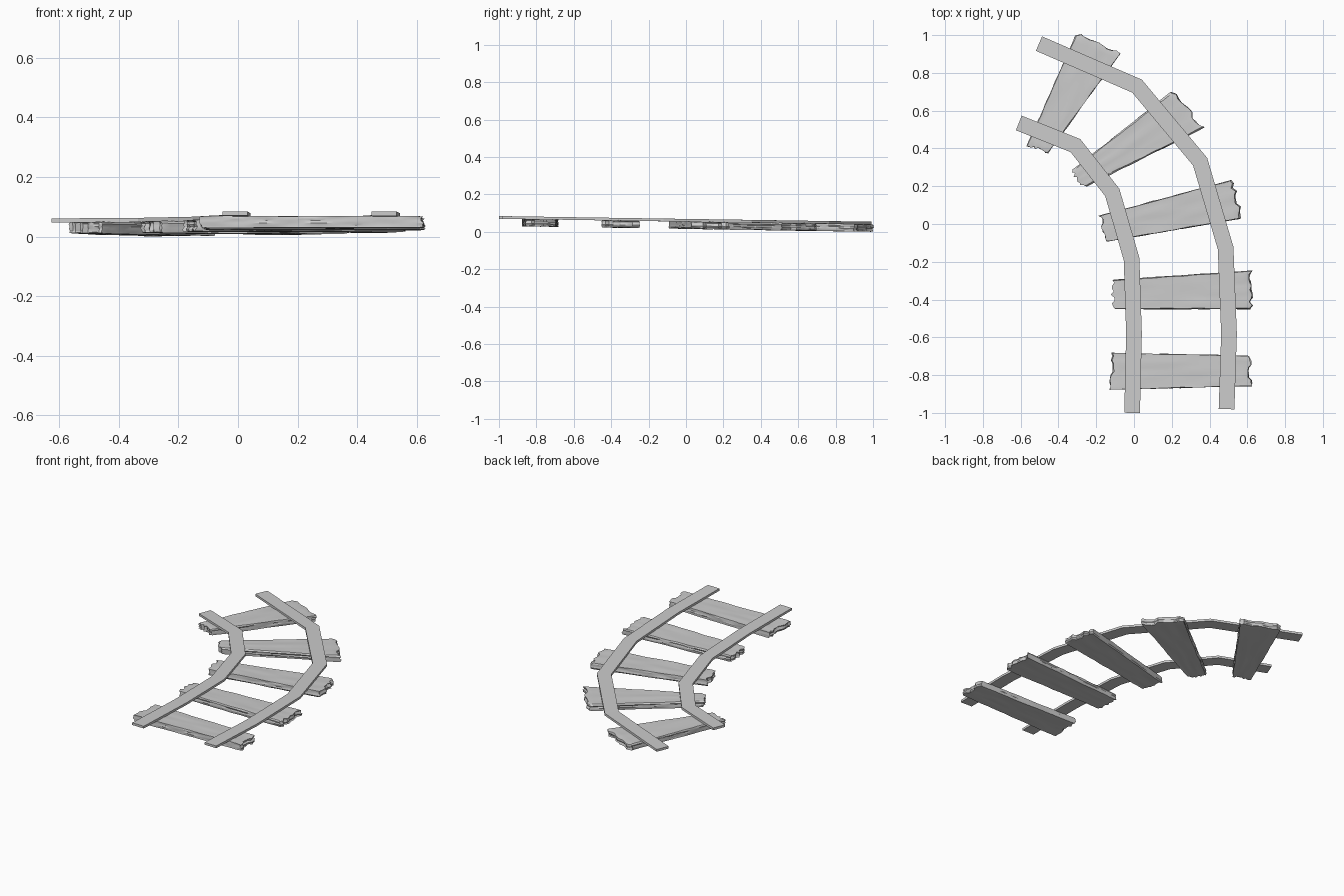
import bpy, bmesh, random
from mathutils import Vector, noise

if "Cube" in bpy.data.objects:
    bpy.data.objects.remove(bpy.data.objects["Cube"])

random.seed(4)


# The whole track slopes gently down towards the back
def deck(y):
    return 0.0555 - 0.0155 * y


def make_object(name, bm):
    bmesh.ops.recalc_face_normals(bm, faces=bm.faces[:])
    mesh = bpy.data.meshes.new(name)
    bm.to_mesh(mesh)
    bm.free()
    ob = bpy.data.objects.new(name, mesh)
    bpy.context.collection.objects.link(ob)
    return ob


# Flat rail: a mitred rectangular strip along a bent path
def rail(name, path, width=0.083, height=0.0145):
    pts = [Vector(p) for p in path]
    bm = bmesh.new()
    rings = []
    for i, p in enumerate(pts):
        a = (p - pts[i - 1]).normalized() if i else None
        b = (pts[i + 1] - p).normalized() if i < len(pts) - 1 else None
        a, b = a or b, b or a
        t = (a + b).normalized()
        n = Vector((-t.y, t.x)) * (width / 2 / t.dot(a))
        ring = []
        for s, h in ((1, 0), (-1, 0), (-1, height), (1, height)):
            q = p + n * s
            ring.append(bm.verts.new((q.x, q.y, deck(p.y) - 0.001 + h)))
        rings.append(ring)
    for r, s in zip(rings, rings[1:]):
        for k in range(4):
            bm.faces.new((r[k], r[(k + 1) % 4], s[(k + 1) % 4], s[k]))
    bm.faces.new(rings[0])
    bm.faces.new(rings[-1])
    return make_object(name, bm)


# Worn plank: surface grid over four corners, with splintered ends
def plank(name, corners, thick=0.039, nu=30, nv=10, nz=5):
    a, b, c, d = [Vector(p) for p in corners]  # inner back, inner front, outer front, outer back
    axis = ((c + d) - (a + b)).normalized()
    side = Vector((-axis.y, axis.x))
    seed = random.uniform(0, 50)
    ragged = [[random.uniform(-0.006, 0.016) for _ in range(nv + 1)] for _ in range(2)]
    layer = [[random.uniform(0, 0.010) for _ in range(nz + 1)] for _ in range(2)]
    groove = [random.uniform(-0.001, 0.004) for _ in range(nz + 1)]
    bm = bmesh.new()
    verts = {}

    def vert(i, j, k):
        if (i, j, k) in verts:
            return verts[i, j, k]
        u, v, w = i / nu, j / nv, k / nz
        p = (b.lerp(a, v)).lerp(c.lerp(d, v), u)
        if i in (0, nu):
            e = 0 if i == 0 else 1
            cut = ragged[e][j] + layer[e][k] + random.uniform(-0.003, 0.003)
            p += axis * cut * (1 if i == 0 else -1)
        if j in (0, nv):
            chip = groove[k] + 0.004 * noise.noise((u * 9, seed + k, j))
            if k in (0, nz):
                chip += 0.002
            p += side * chip * (1 if j == 0 else -1)
        z = deck(p.y) - thick * (1 - w)
        if k in (0, nz):
            z += 0.0025 * noise.noise((u * 4, v * 7, seed + k))
            if i in (0, nu):
                z += (0.004 if k == 0 else -0.004) * random.random()
        verts[i, j, k] = bm.verts.new((p.x, p.y, z))
        return verts[i, j, k]

    def face(*keys):
        bm.faces.new([vert(*q) for q in keys])

    for i in range(nu):
        for j in range(nv):
            for k in (0, nz):
                face((i, j, k), (i + 1, j, k), (i + 1, j + 1, k), (i, j + 1, k))
        for k in range(nz):
            for j in (0, nv):
                face((i, j, k), (i + 1, j, k), (i + 1, j, k + 1), (i, j, k + 1))
    for j in range(nv):
        for k in range(nz):
            for i in (0, nu):
                face((i, j, k), (i, j + 1, k), (i, j + 1, k + 1), (i, j, k + 1))
    ob = make_object(name, bm)
    bpy.context.view_layer.objects.active = ob
    ob.select_set(True)
    bpy.ops.object.shade_smooth_by_angle(angle=0.5)
    ob.select_set(False)
    return ob


# Two bent rails
rail("inner_rail", [(-0.01, -1.0), (0, -0.58), (-0.013, -0.185),
                    (-0.115, 0.167), (-0.31, 0.415), (-0.61, 0.535)])
rail("outer_rail", [(0.49, -0.98), (0.503, -0.58), (0.485, -0.127),
                    (0.35, 0.33), (0.016, 0.73), (-0.503, 0.955)])

# Five wedge-shaped sleepers fanning round the curve
sleepers = [
    [(-0.12, -0.68), (-0.13, -0.88), (0.622, -0.86), (0.622, -0.695)],
    [(-0.118, -0.295), (-0.118, -0.452), (0.63, -0.452), (0.625, -0.245)],
    [(-0.185, 0.045), (-0.155, -0.097), (0.58, 0.03), (0.52, 0.235)],
    [(-0.34, 0.275), (-0.27, 0.19), (0.375, 0.512), (0.205, 0.705)],
    [(-0.57, 0.41), (-0.46, 0.365), (-0.065, 0.91), (-0.305, 1.01)],
]
for n, corners in enumerate(sleepers):
    plank(f"sleeper_{n + 1}", corners)
